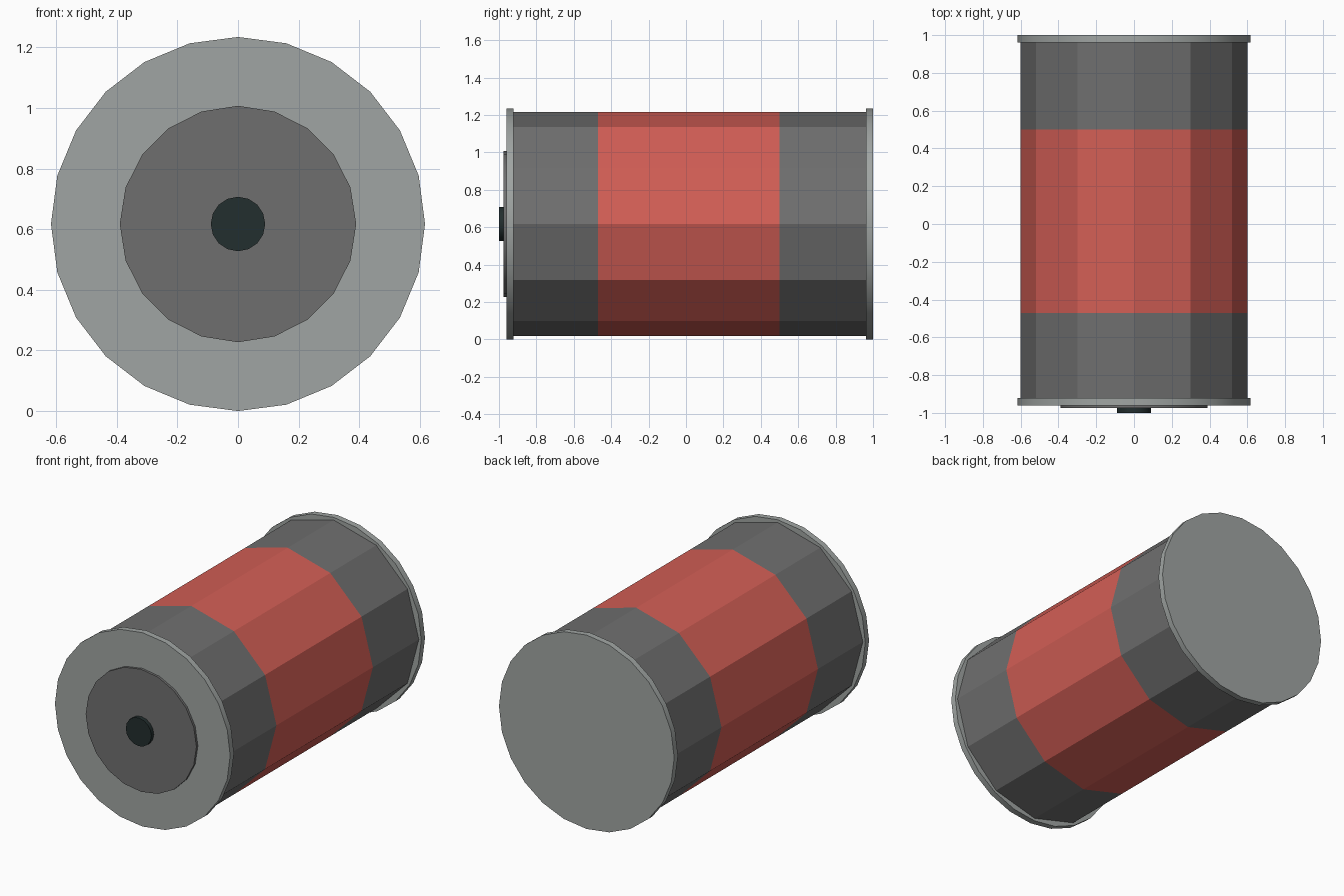
import bpy, bmesh, math

if "Cube" in bpy.data.objects:
    bpy.data.objects.remove(bpy.data.objects["Cube"])

CENTRE_Z = 0.617


def srgb(r, g, b):
    def lin(c):
        c /= 255
        return c / 12.92 if c <= 0.04045 else ((c + 0.055) / 1.055) ** 2.4
    return (lin(r), lin(g), lin(b), 1)


def material(name, rgb):
    m = bpy.data.materials.new(name)
    m.diffuse_color = srgb(*rgb)
    m.use_nodes = True
    m.node_tree.nodes["Principled BSDF"].inputs["Base Color"].default_value = m.diffuse_color
    return m


metal = material("pale metal", (160, 165, 163))
grey = material("dark grey", (111, 111, 111))
red = material("red", (210, 94, 85))
black = material("blackish green", (34, 46, 46))


def barrel(name, sides, radius, stations, mats):
    """Prism along y with a ring of points at each station, one material per section."""
    bm = bmesh.new()
    rings = []
    for y in stations:
        rings.append([bm.verts.new((radius * math.sin(math.tau * i / sides), y,
                                    CENTRE_Z + radius * math.cos(math.tau * i / sides)))
                      for i in range(sides)])
    slots = list(dict.fromkeys(mats))
    for k, mat in enumerate(mats):
        for i in range(sides):
            j = (i + 1) % sides
            f = bm.faces.new((rings[k][i], rings[k][j], rings[k + 1][j], rings[k + 1][i]))
            f.material_index = slots.index(mat)
    bm.faces.new(rings[0])
    bm.faces.new(rings[-1])
    bmesh.ops.recalc_face_normals(bm, faces=bm.faces)
    me = bpy.data.meshes.new(name)
    bm.to_mesh(me)
    bm.free()
    for m in slots:
        me.materials.append(m)
    ob = bpy.data.objects.new(name, me)
    bpy.context.collection.objects.link(ob)
    # Round the fine-sided discs, keep the coarse body faceted
    bpy.ops.object.select_all(action='DESELECT')
    ob.select_set(True)
    bpy.context.view_layer.objects.active = ob
    bpy.ops.object.shade_smooth_by_angle(angle=math.radians(25))
    return ob


# Twelve-sided body with a red band round the middle
barrel("body", 12, 0.60, (-0.93, -0.47, 0.50, 0.97), (grey, red, grey))
# End rims
barrel("front_rim", 24, 0.617, (-0.96, -0.922), (metal,))
barrel("back_rim", 24, 0.617, (0.962, 1.0), (metal,))
# Raised plate and contact button on the front
barrel("front_plate", 20, 0.39, (-0.965, -0.975), (grey,)).location.y = 0
barrel("plate_base", 20, 0.39, (-0.95, -0.965), (grey,))
barrel("front_button", 16, 0.09, (-0.97, -1.0), (black,))
